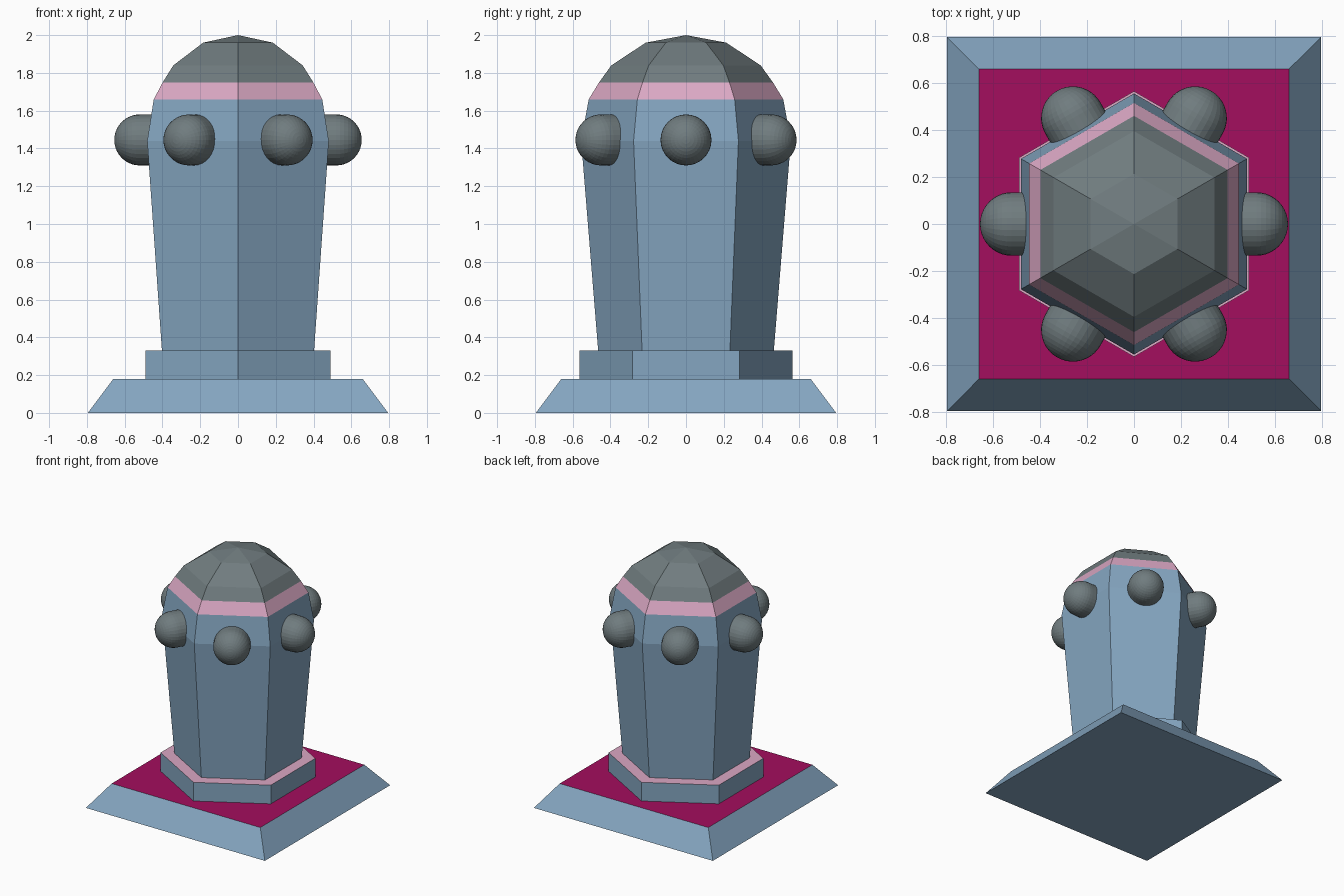
import bpy, bmesh
from math import pi, sin, cos
from mathutils import Matrix, Vector

default = bpy.data.objects.get("Cube")
if default:
    bpy.data.objects.remove(default, do_unlink=True)


def material(name, rgb):
    """Flat material from an 8-bit sRGB colour."""
    linear = [((c / 255 + 0.055) / 1.055) ** 2.4 for c in rgb] + [1.0]
    mat = bpy.data.materials.new(name)
    mat.use_nodes = True
    mat.diffuse_color = linear
    mat.node_tree.nodes["Principled BSDF"].inputs["Base Color"].default_value = linear
    return mat


blue = material("slate blue", (133, 166, 193))
pink = material("pale pink", (219, 168, 196))
magenta = material("deep magenta", (163, 14, 94))
grey = material("dark grey", (112, 124, 127))


def lathe(name, profile, sides, start, mats, rule=None, matrix=Matrix()):
    """Closed solid of stacked polygon rings, from (radius, height) pairs."""
    bm = bmesh.new()
    rings = []
    for r, z in profile:
        if r == 0:
            rings.append([bm.verts.new((0, 0, z))] * sides)
        else:
            angles = [start + 2 * pi * i / sides for i in range(sides)]
            rings.append([bm.verts.new((r * cos(a), r * sin(a), z)) for a in angles])
    for low, high in zip(rings, rings[1:]):
        for i in range(sides):
            j = (i + 1) % sides
            corners = [low[i], low[j], high[j], high[i]]
            bm.faces.new(list(dict.fromkeys(corners)))
    bm.faces.new(rings[0][::-1])
    if profile[-1][0] > 0:
        bm.faces.new(rings[-1])
    bm.normal_update()
    if rule:
        for face in bm.faces:
            face.material_index = rule(face)
    bm.transform(matrix)
    mesh = bpy.data.meshes.new(name)
    bm.to_mesh(mesh)
    bm.free()
    for mat in mats:
        mesh.materials.append(mat)
    obj = bpy.data.objects.new(name, mesh)
    bpy.context.collection.objects.link(obj)
    return obj


def top_face(face):
    return int(face.normal.z > 0.9)


# Square sloped plinth with a magenta top
root2 = 2 ** 0.5
lathe("plinth", [(0.795 * root2, 0), (0.66 * root2, 0.18)], 4, pi / 4,
      [blue, magenta], top_face)

# Hexagonal collar with a pink top
lathe("collar", [(0.565, 0.18), (0.565, 0.33)], 6, pi / 2, [blue, pink], top_face)

# Hexagonal body, pink band and faceted dome
BAND_LOW, BAND_HIGH = 1.66, 1.75


def body_colour(face):
    z = face.calc_center_median().z
    return int(z > BAND_LOW) + int(z > BAND_HIGH)


lathe("body", [(0.465, 0.33), (0.555, 1.44), (0.515, BAND_LOW), (0.46, BAND_HIGH),
               (0.395, 1.84), (0.213, 1.96), (0, 2)],
      6, pi / 2, [blue, pink, grey], body_colour)

# Round-ended knobs, one on each side of the body
KNOB_R, KNOB_OUT, STEPS = 0.135, 0.52, 10
knob_profile = [(KNOB_R, 0.42)]
for k in range(STEPS):
    t = pi / 2 * k / STEPS
    knob_profile.append((KNOB_R * cos(t), KNOB_OUT + KNOB_R * sin(t)))
knob_profile.append((0, KNOB_OUT + KNOB_R))
for n in range(6):
    place = (Matrix.Translation(Vector((0, 0, 1.445)))
             @ Matrix.Rotation(n * pi / 3, 4, "Z") @ Matrix.Rotation(pi / 2, 4, "Y"))
    lathe(f"knob_{n + 1}", knob_profile, 32, 0, [grey], matrix=place)
